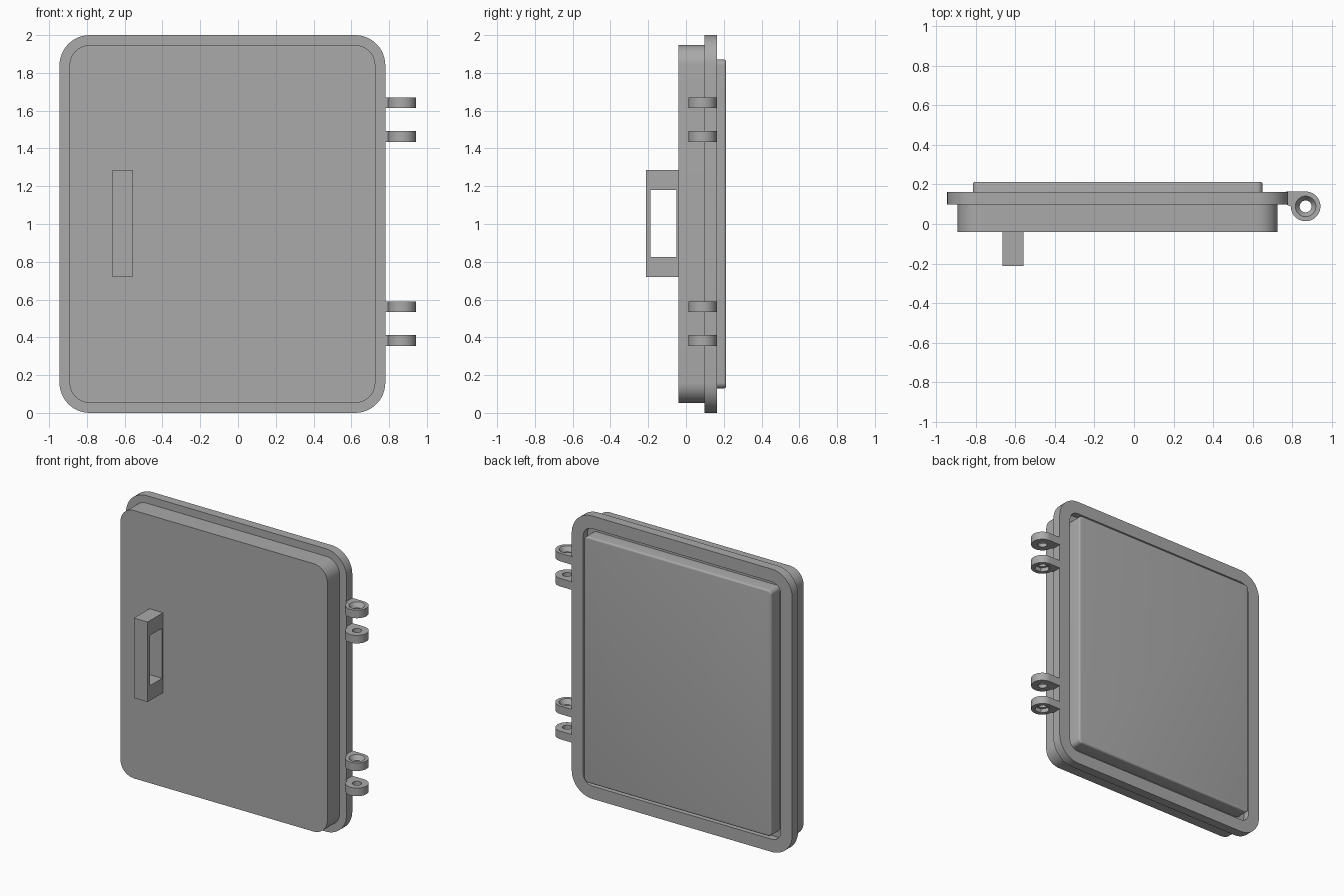
import bpy, bmesh
from math import sin, cos, pi, radians

cube = bpy.data.objects.get("Cube")
if cube:
    bpy.data.objects.remove(cube, do_unlink=True)

grey = bpy.data.materials.new("plain_grey")
grey.use_nodes = True
GREY = (0.4, 0.4, 0.4, 1)
grey.diffuse_color = GREY
grey.node_tree.nodes["Principled BSDF"].inputs["Base Color"].default_value = GREY


def loft(name, loops, closed=False):
    """Skin a row of equal-length point loops; cap the ends or join them."""
    bm = bmesh.new()
    rings = [[bm.verts.new(p) for p in loop] for loop in loops]
    pairs = list(zip(rings, rings[1:]))
    if closed:
        pairs.append((rings[-1], rings[0]))
    else:
        bm.faces.new(rings[0])
        bm.faces.new(rings[-1])
    for a, b in pairs:
        for i in range(len(a)):
            j = (i + 1) % len(a)
            bm.faces.new((a[i], a[j], b[j], b[i]))
    bmesh.ops.recalc_face_normals(bm, faces=bm.faces)
    mesh = bpy.data.meshes.new(name)
    bm.to_mesh(mesh)
    bm.free()
    mesh.materials.append(grey)
    obj = bpy.data.objects.new(name, mesh)
    bpy.context.collection.objects.link(obj)
    bpy.ops.object.select_all(action='DESELECT')
    obj.select_set(True)
    bpy.context.view_layer.objects.active = obj
    bpy.ops.object.shade_smooth_by_angle(angle=radians(30))
    return obj


# Door: one wall profile carried around a rounded rectangle
LEFT, RIGHT, HEIGHT, CORNER = -0.945, 0.78, 2.0, 0.16


def rounded_rect(inset, y, steps=12):
    r = max(CORNER - inset, 0.02)
    x0, x1 = LEFT + inset + r, RIGHT - inset - r
    z0, z1 = inset + r, HEIGHT - inset - r
    points = []
    for k, (cx, cz) in enumerate(((x1, z1), (x0, z1), (x0, z0), (x1, z0))):
        for s in range(steps + 1):
            a = (k + s / steps) * pi / 2
            points.append((cx + r * cos(a), y, cz + r * sin(a)))
    return points


front_y, step_y, flange_y, panel_y, groove_y = -0.04, 0.098, 0.163, 0.213, 0.115
profile = [(0.053, front_y), (0.053, step_y), (0, step_y), (0, flange_y),
           (0.09, flange_y), (0.09, groove_y), (0.13, groove_y)]
# Softened edge of the raised back panel
fillet = 0.012
for s in range(5):
    a = s * pi / 8
    profile.append((0.13 + fillet * (1 - cos(a)), panel_y - fillet * (1 - sin(a))))
loft("door_panel", [rounded_rect(i, y) for i, y in profile])


# Handle: a rectangular frame on the front
def rect(x, y0, y1, z0, z1):
    return [(x, y0, z0), (x, y1, z0), (x, y1, z1), (x, y0, z1)]


outer, inner = (-0.213, -0.03, 0.72, 1.285), (-0.187, -0.05, 0.825, 1.18)
h0, h1 = -0.665, -0.558
loft("handle", [rect(h0, *outer), rect(h1, *outer),
                rect(h1, *inner), rect(h0, *inner)], closed=True)

# Hinge ears: round eye with a tab running into the flange
EAR_X, EAR_Y, EAR_R, EAR_H, HOLE = 0.868, 0.089, 0.075, 0.057, 0.03
SEAT = 0.052


def ear_outline(a):
    if pi / 2 < a < pi:
        return min(0.11 / -cos(a), EAR_R / sin(a))
    return EAR_R


def hexagon(a):
    return SEAT * cos(pi / 6) / cos(a % (pi / 3) - pi / 6)


def circle(radius):
    return lambda a: radius


def polar(radius, z, count=48):
    angles = [2 * pi * i / count for i in range(count)]
    return [(EAR_X + radius(a) * cos(a), EAR_Y + radius(a) * sin(a), z) for a in angles]


def hinge_ear(name, z, bore):
    loops = [polar(ear_outline, z), polar(ear_outline, z + EAR_H)]
    loops += [polar(radius, z + h * EAR_H) for radius, h in bore]
    loft(name, loops, closed=True)


screw_bore = [(circle(SEAT), 1), (circle(HOLE), 0.45), (circle(HOLE), 0)]
nut_bore = [(circle(HOLE), 1), (circle(HOLE), 0.5), (hexagon, 0.5), (hexagon, 0)]
for side, z in (("upper", 1.435), ("lower", 0.355)):
    hinge_ear(side + "_hinge_nut_ear", z, nut_bore)
    hinge_ear(side + "_hinge_screw_ear", z + 0.178, screw_bore)
